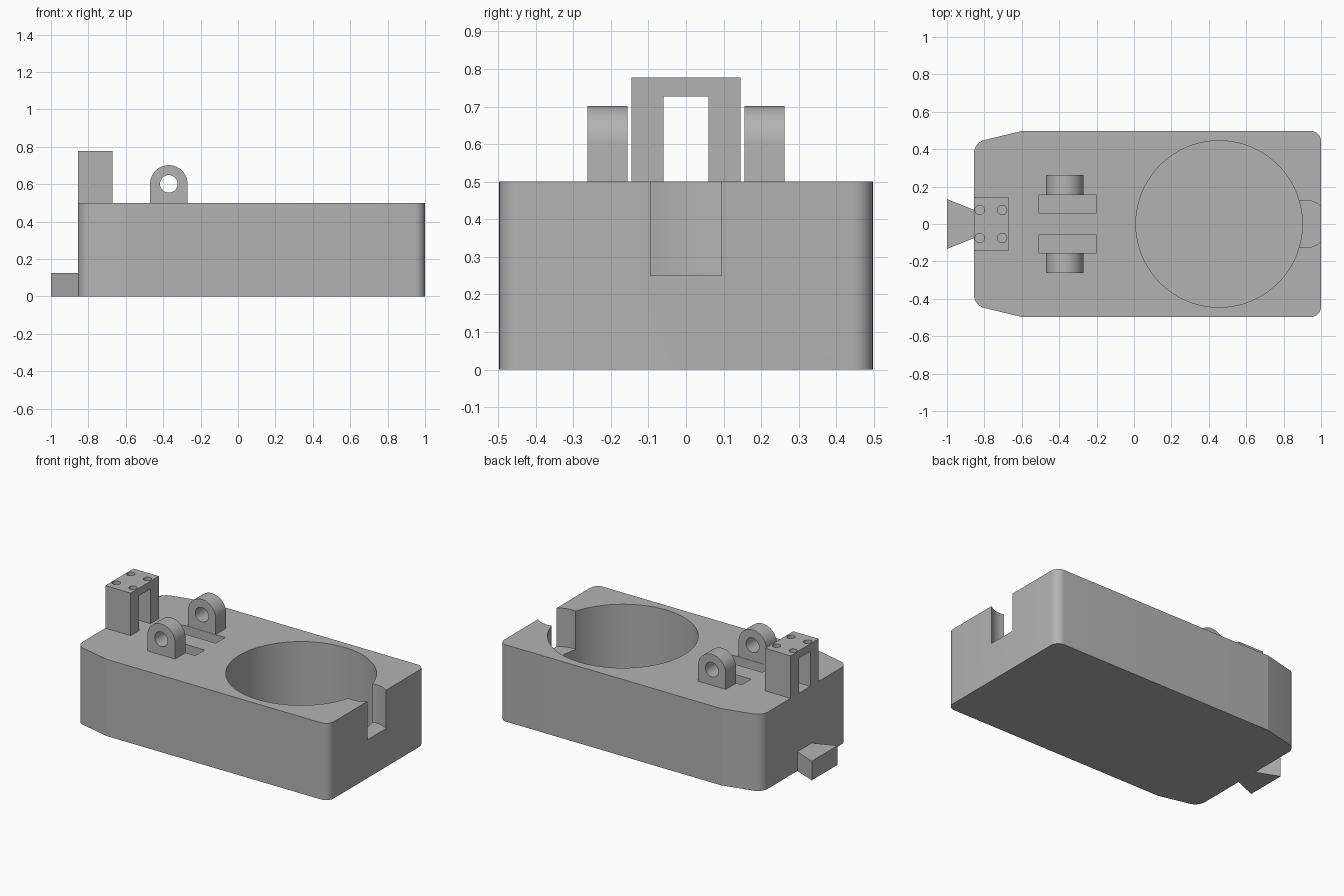
import bpy, bmesh, math
from mathutils import Matrix

if "Cube" in bpy.data.objects:
    bpy.data.objects.remove(bpy.data.objects["Cube"])

grey = bpy.data.materials.new("plain grey")
grey.use_nodes = True
COLOUR = (0.45, 0.45, 0.45, 1)
grey.diffuse_color = COLOUR
grey.node_tree.nodes["Principled BSDF"].inputs["Base Color"].default_value = COLOUR


def add_object(name, bm):
    bmesh.ops.recalc_face_normals(bm, faces=bm.faces)
    mesh = bpy.data.meshes.new(name)
    bm.to_mesh(mesh)
    bm.free()
    mesh.materials.append(grey)
    obj = bpy.data.objects.new(name, mesh)
    bpy.context.collection.objects.link(obj)
    return obj


def prism(name, outline, z0, z1, round_right=None, matrix=None, radius=0):
    """Extrude an outline upwards, optionally rounding the vertical edges in a test."""
    bm = bmesh.new()
    face = bm.faces.new([bm.verts.new((x, y, z0)) for x, y in outline])
    up = bmesh.ops.extrude_face_region(bm, geom=[face])["geom"]
    bmesh.ops.translate(bm, vec=(0, 0, z1 - z0),
                        verts=[v for v in up if isinstance(v, bmesh.types.BMVert)])
    if radius:
        edges = [e for e in bm.edges
                 if abs(e.verts[0].co.z - e.verts[1].co.z) > 0.01 and round_right(e.verts[0].co)]
        bmesh.ops.bevel(bm, geom=edges, offset=radius, segments=8, profile=0.5,
                        affect='EDGES', offset_type='OFFSET')
    if matrix:
        bmesh.ops.transform(bm, matrix=matrix, verts=bm.verts)
    return add_object(name, bm)


def box(name, x0, x1, y0, y1, z0, z1):
    return prism(name, [(x0, y0), (x1, y0), (x1, y1), (x0, y1)], z0, z1)


def cylinder(name, x, y, radius, z0, z1, sides=96, matrix=None):
    angles = [2 * math.pi * i / sides for i in range(sides)]
    outline = [(x + radius * math.cos(a), y + radius * math.sin(a)) for a in angles]
    return prism(name, outline, z0, z1, matrix=matrix)


def cut(target, cutters):
    bpy.context.view_layer.objects.active = target
    for cutter in cutters:
        mod = target.modifiers.new("cut", 'BOOLEAN')
        mod.operation = 'DIFFERENCE'
        mod.solver = 'EXACT'
        mod.object = cutter
        bpy.ops.object.modifier_apply(modifier=mod.name)
        bpy.data.objects.remove(cutter)


# Main block: tapered towards the left end, rounded at its four corners
half = [(-0.855, 0.436), (-0.6, 0.497), (1, 0.497)]
outline = half + [(x, -y) for x, y in reversed(half)]
block = prism("main_block", outline, 0, 0.5, lambda co: co.x < -0.8 or co.x > 0.9, radius=0.055)

# Round well, finger notch and two slots cut into the block
cut(block, [
    cylinder("well_cutter", 0.455, 0, 0.445, 0.05, 0.6, 128),
    cylinder("notch_cutter", 0.915, 0, 0.127, 0.25, 0.6, 64),
    box("slot_cutter", -0.51, -0.2, 0.058, 0.154, 0.25, 0.6),
    box("slot_cutter", -0.51, -0.2, -0.154, -0.058, 0.25, 0.6),
])

# Bridge at the left end, with a passage and four screw holes
bridge = box("bridge", -0.855, -0.672, -0.145, 0.145, 0.5, 0.777)
cut(bridge, [box("passage_cutter", -1, -0.5, -0.06, 0.06, 0.4, 0.727)]
    + [cylinder("screw_hole_cutter", x, y, 0.025, 0.735, 0.9, 24)
       for x in (-0.825, -0.705) for y in (-0.075, 0.075)])

# Pair of hinge lugs with round tops and pin holes
stand = Matrix.Rotation(math.pi / 2, 4, 'X')
arc = [(-0.37 + 0.1 * math.cos(math.pi * i / 32), 0.602 + 0.1 * math.sin(math.pi * i / 32))
       for i in range(33)]
lugs = []
for side, y0 in (("left", 0.156), ("right", -0.262)):
    lug = prism(side + "_hinge_lug", [(-0.47, 0.5), (-0.27, 0.5)] + arc,
                -y0 - 0.106, -y0, matrix=stand)
    cut(lug, [cylinder("pin_hole_cutter", -0.37, 0.602, 0.047, -0.5, 0.5, 48, stand)])
    lugs.append(lug)

# Dovetail tab at the foot of the left end
tab = prism("dovetail_tab", [(-1, -0.133), (-0.855, -0.075), (-0.855, 0.075), (-1, 0.133)], 0, 0.125)

# Smooth the curved walls and keep the edges crisp
bpy.ops.object.select_all(action='DESELECT')
for obj in [block, bridge, tab] + lugs:
    obj.select_set(True)
bpy.context.view_layer.objects.active = block
bpy.ops.object.shade_smooth_by_angle(angle=math.radians(12))
